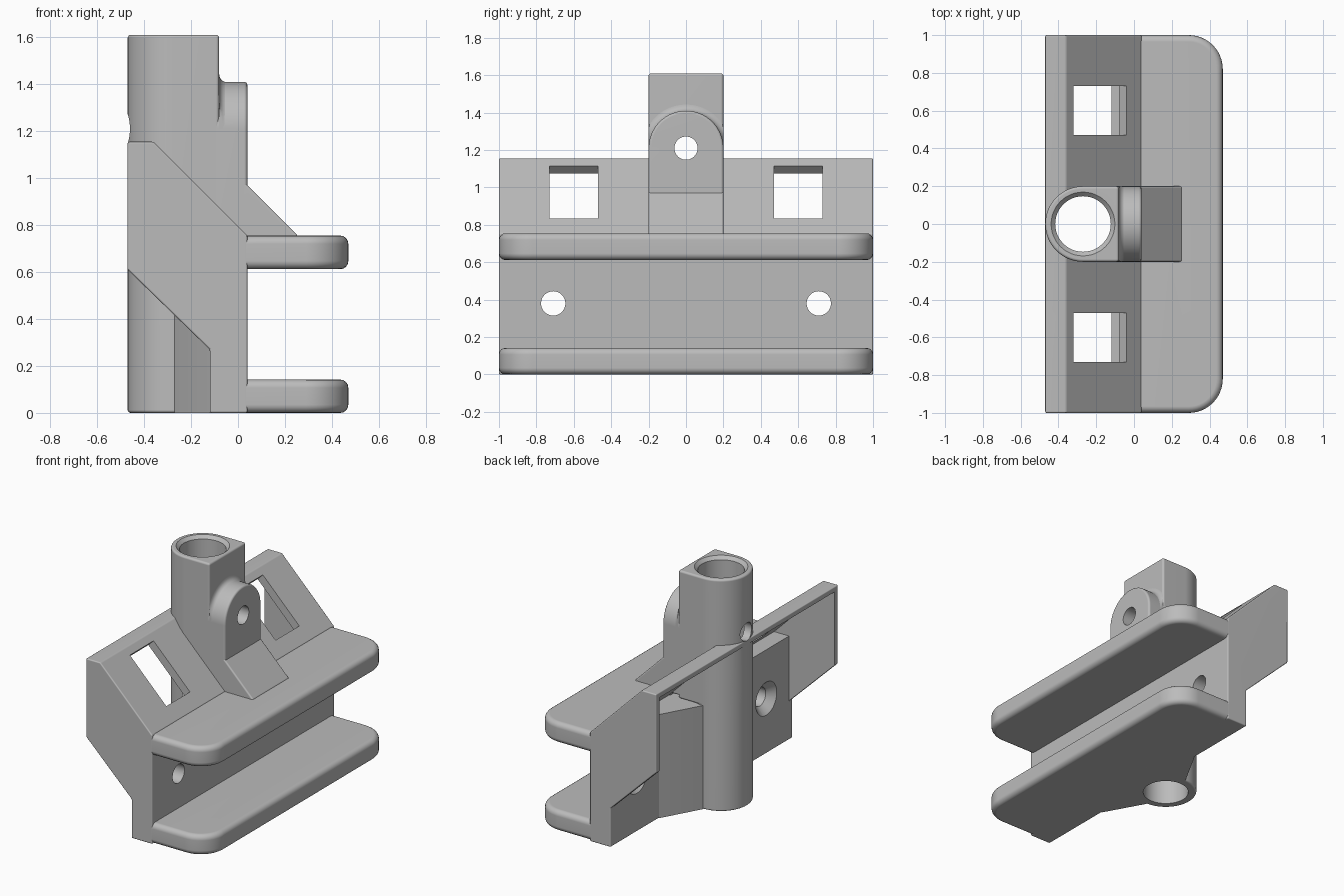
import bpy
import bmesh
from math import pi, sin, cos, radians
from mathutils import Matrix, Vector

cube = bpy.data.objects.get("Cube")
if cube:
    bpy.data.objects.remove(cube, do_unlink=True)

grey = bpy.data.materials.new("plain grey")
grey.use_nodes = True
COLOUR = (0.5, 0.5, 0.5, 1)
grey.diffuse_color = COLOUR
grey.node_tree.nodes["Principled BSDF"].inputs["Base Color"].default_value = COLOUR


def arc(cx, cy, r, start, end, steps):
    angles = [radians(start + (end - start) * i / steps) for i in range(steps + 1)]
    return [(cx + r * cos(a), cy + r * sin(a)) for a in angles]


def prism(name, outline, axis, low, high):
    """Extrude a flat outline along one axis."""
    place = {"x": lambda p, d: (d, p[0], p[1]),
             "y": lambda p, d: (p[0], d, p[1]),
             "z": lambda p, d: (p[0], p[1], d)}[axis]
    bm = bmesh.new()
    face = bm.faces.new([bm.verts.new(place(p, low)) for p in outline])
    moved = bmesh.ops.extrude_face_region(bm, geom=[face])["geom"]
    step = Vector(place((0, 0), high - low))
    bmesh.ops.translate(bm, vec=step, verts=[v for v in moved if isinstance(v, bmesh.types.BMVert)])
    bmesh.ops.recalc_face_normals(bm, faces=bm.faces)
    mesh = bpy.data.meshes.new(name)
    bm.to_mesh(mesh)
    bm.free()
    mesh.materials.append(grey)
    obj = bpy.data.objects.new(name, mesh)
    bpy.context.scene.collection.objects.link(obj)
    return obj


def cutter(obj):
    obj.hide_render = True
    obj.hide_set(True)
    return obj


def cone_cutter(name, r1, r2, depth, matrix):
    bm = bmesh.new()
    bmesh.ops.create_cone(bm, cap_ends=True, segments=48, radius1=r1, radius2=r2,
                          depth=depth, matrix=matrix)
    mesh = bpy.data.meshes.new(name)
    bm.to_mesh(mesh)
    bm.free()
    mesh.materials.append(grey)
    obj = bpy.data.objects.new(name, mesh)
    bpy.context.scene.collection.objects.link(obj)
    return cutter(obj)


def finish(obj, bevel=0, cuts=()):
    """Round the edges, cut the openings and set the shading."""
    if bevel:
        mod = obj.modifiers.new("Rounding", "BEVEL")
        mod.width, mod.segments = bevel, 4
        mod.limit_method, mod.angle_limit = "ANGLE", radians(30)
    for tool in cuts:
        mod = obj.modifiers.new("Opening", "BOOLEAN")
        mod.object, mod.operation, mod.solver = tool, "DIFFERENCE", "EXACT"
    graph = bpy.context.evaluated_depsgraph_get()
    mesh = bpy.data.meshes.new_from_object(obj.evaluated_get(graph))
    obj.modifiers.clear()
    obj.data = mesh
    bpy.ops.object.select_all(action="DESELECT")
    obj.select_set(True)
    bpy.context.view_layer.objects.active = obj
    bpy.ops.object.shade_smooth_by_angle(angle=radians(32))
    mod = obj.modifiers.new("Flat face normals", "WEIGHTED_NORMAL")
    mod.keep_sharp = True


TUBE_X, TUBE_R = -0.27, 0.2
along_x = Matrix.Rotation(pi / 2, 4, "Y")

# Cutters for the tube bore, clamp hole, screw holes, windows and rear hollow
bore = cone_cutter("bore_cutter", 0.147, 0.147, 2, Matrix.Translation((TUBE_X, 0, 0.8)))
rim = cone_cutter("rim_cutter", 0.147, 0.171, 0.024, Matrix.Translation((TUBE_X, 0, 1.6)))
clamp_hole = cone_cutter("clamp_hole_cutter", 0.062, 0.062, 1, Matrix.Translation((-0.2, 0, 1.21)) @ along_x)
hollow = cutter(prism("hollow_cutter", [(-0.6, 1.12), (-0.405, 1.12), (-0.005, 0.72), (-0.12, 0.72),
                                       (-0.12, -0.1), (-0.6, -0.1)], "y", -0.96, 0.96))
side_cuts = []
for side, label in ((1, "left"), (-1, "right")):
    spot = Matrix.Translation((-0.08, side * 0.71, 0.38)) @ along_x
    side_cuts.append(cone_cutter(label + "_screw_cutter", 0.065, 0.065, 0.6, spot))
    sink = Matrix.Translation((-0.1, side * 0.71, 0.38)) @ along_x
    side_cuts.append(cone_cutter(label + "_countersink_cutter", 0.125, 0.065, 0.06, sink))
    slot = [(-0.22, 1.215), (0.06, 0.935), (-0.24, 0.635), (-0.52, 0.915)]
    mid = side * 0.6
    side_cuts.append(cutter(prism(label + "_window_cutter", slot, "y", mid - 0.13, mid + 0.13)))

# Main body with sloped top wall and thin end walls
body = prism("body", [(-0.47, 0.61), (-0.47, 1.155), (-0.36, 1.155), (0.04, 0.755),
                      (0.04, 0), (-0.12, 0), (-0.12, 0.27)], "y", -1, 1)
finish(body, 0.008, [hollow, bore, clamp_hole] + side_cuts)

# Two jaw plates with rounded outer corners
jaw = [(0, -1)] + arc(0.29, -0.82, 0.18, -90, 0, 12) + arc(0.29, 0.82, 0.18, 0, 90, 12) + [(0, 1)]
for name, low, high in (("lower_jaw", 0, 0.142), ("upper_jaw", 0.612, 0.755)):
    finish(prism(name, jaw, "z", low, high), 0.035)

# Round lower tube and its flared base
tube = prism("lower_tube", arc(TUBE_X, 0, TUBE_R, 0, 354.375, 63), "z", 0, 1.0)
finish(tube, 0.012, [bore])
flare = prism("tube_flare", [(-0.1, -0.47), (-0.12, -0.47), (TUBE_X, -TUBE_R),
                             (TUBE_X, TUBE_R), (-0.12, 0.47), (-0.1, 0.47)], "z", 0, 0.72)
finish(flare, 0, [bore])

# Upper tube with a square front
tower_outline = arc(TUBE_X, 0, TUBE_R, 90, 270, 32) + [(-0.08, -TUBE_R), (-0.08, TUBE_R)]
tower = prism("upper_tube", tower_outline, "z", 0.72, 1.61)
finish(tower, 0.014, [bore, rim, clamp_hole])

# Arched clamp boss and the ramp below it
arch = [(-TUBE_R, 0.74), (TUBE_R, 0.74)] + arc(0, 1.21, TUBE_R, 0, 180, 32)
finish(prism("clamp_boss", arch, "x", -0.11, 0.04), 0.014, [clamp_hole])
finish(prism("boss_ramp", [(-0.02, 0.72), (-0.02, 1.0), (0.01, 1.0), (0.04, 0.97),
                           (0.255, 0.755), (0.255, 0.72)], "y", -TUBE_R, TUBE_R), 0.01)
# Concave fillet between boss arch and tube front
bm = bmesh.new()
rings = []
for i in range(6):
    a = radians(90 * i / 5)
    x, r = -0.08 + 0.035 * (1 - sin(a)), TUBE_R - 0.002 + 0.035 * (1 - cos(a))
    rings.append([bm.verts.new((x, min(TUBE_R, max(-TUBE_R, p)), q))
                  for p, q in arc(0, 1.21, r, 0, 180, 32)])
for one, two in zip(rings, rings[1:]):
    for j in range(32):
        bm.faces.new((one[j], one[j + 1], two[j + 1], two[j]))
bmesh.ops.recalc_face_normals(bm, faces=bm.faces)
mesh = bpy.data.meshes.new("boss_fillet")
bm.to_mesh(mesh)
bm.free()
mesh.materials.append(grey)
fillet = bpy.data.objects.new("boss_fillet", mesh)
bpy.context.scene.collection.objects.link(fillet)
finish(fillet)
